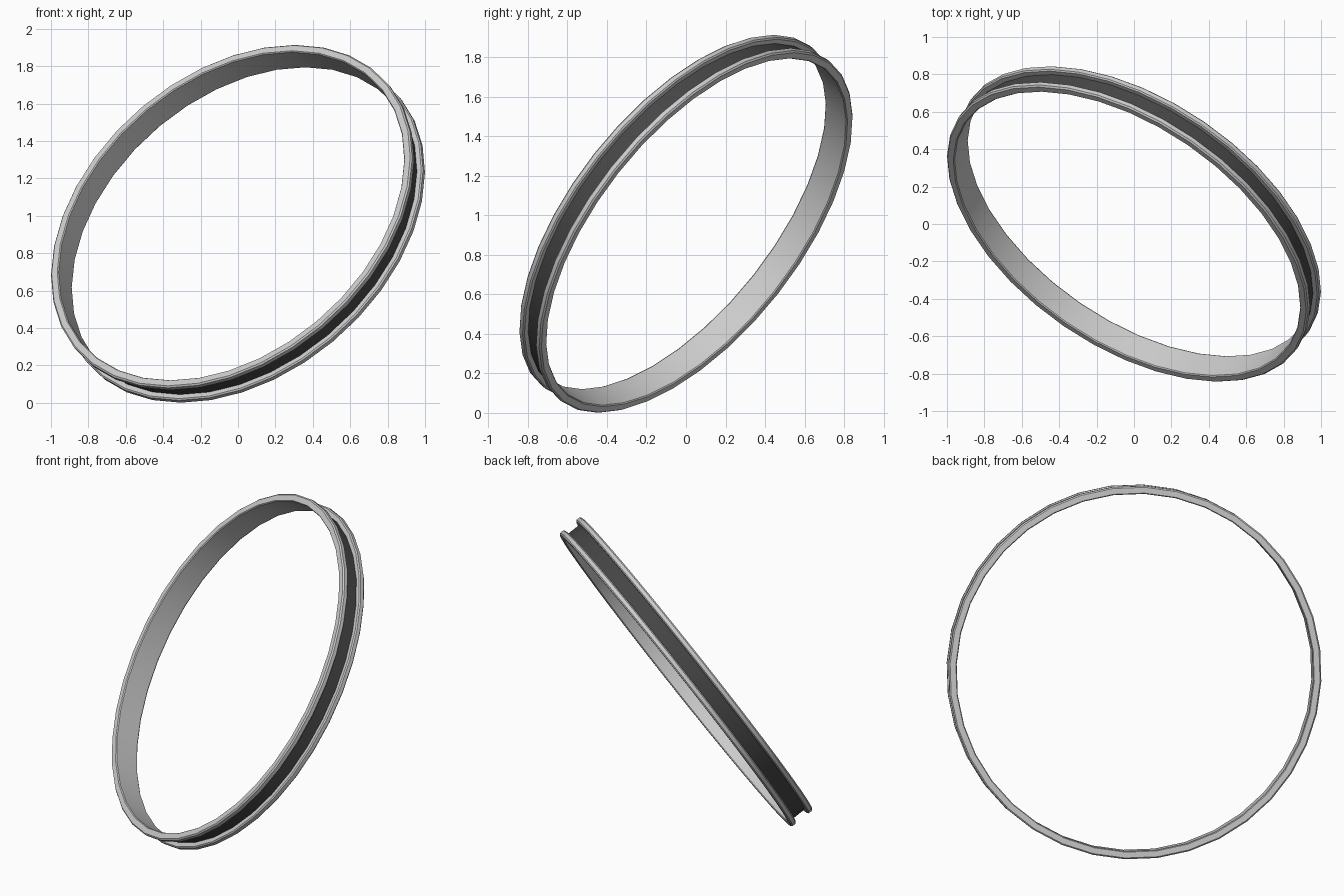
import bpy, bmesh, math
from mathutils import Vector

if "Cube" in bpy.data.objects:
    bpy.data.objects.remove(bpy.data.objects["Cube"])

AXIS = Vector((0.473, 0.690, -0.548))   # direction the ring faces
CENTRE = Vector((0, 0, 0.957))
SIDES = 36


def lathe(name, profile, colour=None):
    """Spin a closed (radius, height) profile about the tilted ring axis."""
    bm = bmesh.new()
    rings = []
    for i in range(SIDES):
        a = 2 * math.pi * i / SIDES
        rings.append([bm.verts.new((r * math.cos(a), r * math.sin(a), h)) for r, h in profile])
    n = len(profile)
    for i in range(SIDES):
        p, q = rings[i], rings[(i + 1) % SIDES]
        for j in range(n):
            k = (j + 1) % n
            bm.faces.new((p[j], q[j], q[k], p[k]))
    bmesh.ops.recalc_face_normals(bm, faces=bm.faces)
    bm.transform(AXIS.to_track_quat('Z', 'Y').to_matrix().to_4x4())
    mesh = bpy.data.meshes.new(name)
    bm.to_mesh(mesh)
    bm.free()
    ob = bpy.data.objects.new(name, mesh)
    ob.location = CENTRE
    bpy.context.collection.objects.link(ob)
    if colour:
        mat = bpy.data.materials.new(name)
        mat.diffuse_color = colour
        mat.use_nodes = True
        mat.node_tree.nodes["Principled BSDF"].inputs["Base Color"].default_value = mat.diffuse_color
        mesh.materials.append(mat)
    bpy.context.view_layer.objects.active = ob
    ob.select_set(True)
    bpy.ops.object.shade_smooth_by_angle(angle=math.radians(35))
    ob.select_set(False)
    return ob


# Grey hoop: plain inner wall, rounded flange on each edge, channel between them
half = [(1.049, 0.074), (1.054, 0.080), (1.088, 0.080), (1.096, 0.072),
        (1.096, 0.050), (1.089, 0.043), (1.056, 0.043)]
lathe("hoop", half + [(r, -h) for r, h in reversed(half)])

# Dark band lying in the channel
lathe("channel_band", [(1.053, 0.044), (1.063, 0.044), (1.063, -0.044), (1.053, -0.044)],
      (0.06, 0.06, 0.06, 1))
